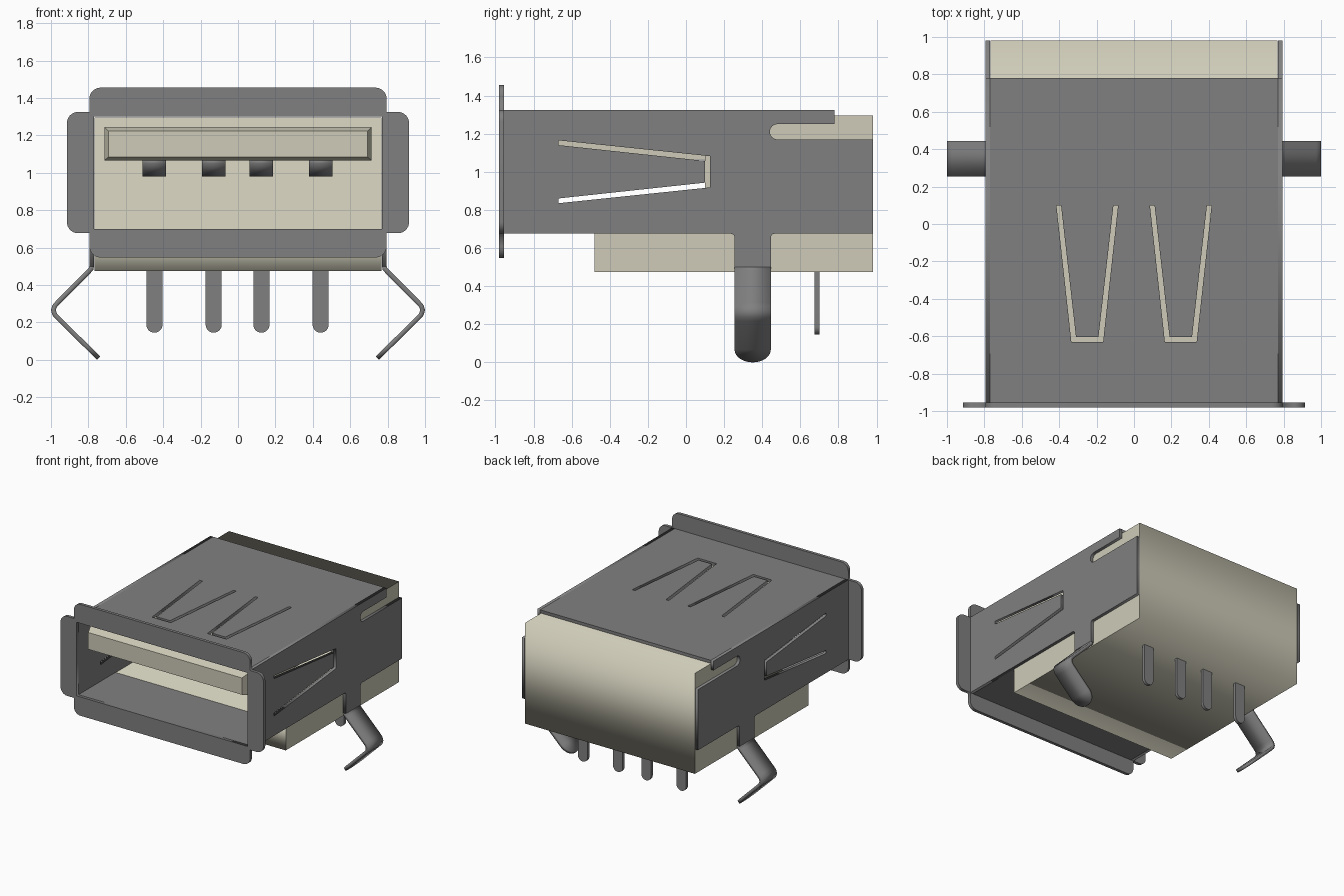
import bpy, bmesh, math
from mathutils import Matrix, Vector

cube = bpy.data.objects.get("Cube")
if cube:
    bpy.data.objects.remove(cube, do_unlink=True)


def material(name, rgb):
    m = bpy.data.materials.new(name)
    m.use_nodes = True
    m.diffuse_color = (*rgb, 1)
    m.node_tree.nodes["Principled BSDF"].inputs["Base Color"].default_value = (*rgb, 1)
    return m


METAL = material("grey metal", (0.216, 0.216, 0.216))
PLASTIC = material("cream plastic", (0.62, 0.60, 0.48))

# Columns: sheet u, sheet v and sheet normal directions
PLANES = {
    "XY": ((1, 0, 0), (0, 1, 0), (0, 0, 1)),
    "XZ": ((1, 0, 0), (0, 0, 1), (0, -1, 0)),
    "YZ": ((0, 1, 0), (0, 0, 1), (1, 0, 0)),
}


def finish(name, bm, mat, smooth=False):
    bmesh.ops.remove_doubles(bm, verts=bm.verts, dist=1e-5)
    bmesh.ops.recalc_face_normals(bm, faces=bm.faces)
    me = bpy.data.meshes.new(name)
    bm.to_mesh(me)
    bm.free()
    me.materials.append(mat)
    ob = bpy.data.objects.new(name, me)
    bpy.context.collection.objects.link(ob)
    if smooth:
        bpy.ops.object.select_all(action='DESELECT')
        ob.select_set(True)
        bpy.context.view_layer.objects.active = ob
        bpy.ops.object.shade_smooth_by_angle(angle=math.radians(35))
    return ob


def rounded(points, steps=8):
    """Outline from (u, v) or (u, v, corner radius) points."""
    out = []
    for i, p in enumerate(points):
        c = Vector(p[:2])
        if len(p) == 2:
            out.append(c)
            continue
        a = (Vector(points[i - 1][:2]) - c).normalized() * p[2]
        b = (Vector(points[(i + 1) % len(points)][:2]) - c).normalized() * p[2]
        for k in range(steps + 1):
            t = math.pi / 2 * k / steps
            out.append(c + a * (1 - math.sin(t)) + b * (1 - math.cos(t)))
    return [p for i, p in enumerate(out) if (p - out[i - 1]).length > 1e-5]


def sheet(name, loops, plane, lo, hi, mat, smooth=False):
    """Flat plate with holes, filling lo..hi along the remaining axis."""
    cu = bpy.data.curves.new(name, 'CURVE')
    cu.dimensions = '2D'
    cu.fill_mode = 'BOTH'
    cu.extrude = (hi - lo) / 2
    for loop in loops:
        s = cu.splines.new('POLY')
        s.points.add(len(loop) - 1)
        for q, p in zip(s.points, loop):
            q.co = (p[0], p[1], 0, 1)
        s.use_cyclic_u = True
    tmp = bpy.data.objects.new(name + " outline", cu)
    bpy.context.collection.objects.link(tmp)
    bpy.context.view_layer.update()
    me = bpy.data.meshes.new_from_object(tmp.evaluated_get(bpy.context.evaluated_depsgraph_get()))
    bm = bmesh.new()
    bm.from_mesh(me)
    bpy.data.objects.remove(tmp, do_unlink=True)
    bpy.data.curves.remove(cu)
    bpy.data.meshes.remove(me)
    axes = Matrix(PLANES[plane]).transposed()
    normal = Vector([abs(c) for c in PLANES[plane][2]])
    for v in bm.verts:
        v.co = axes @ v.co + normal * (lo + hi) / 2
    return finish(name, bm, mat, smooth)


def rect(u0, u1, v0, v1):
    return [(u0, v0), (u1, v0), (u1, v1), (u0, v1)]


def spring_slot(u0, u1, a, b, t=0.025):
    """U-shaped slot, open end at u0 (half width a), closed at u1 (half width b)."""
    e = u1 - math.copysign(t, u1 - u0)
    return [(u0, a), (u1, b), (u1, -b), (u0, -a), (u0, t - a), (e, t - b), (e, b - t), (u0, a - t)]


def ribbon(name, path, widths, y, thick, mat):
    """Bent strip: (x, z) or 3D path points swept across a width."""
    bm = bmesh.new()
    rows = []
    for (p, side), w in zip(path, widths):
        rows.append([bm.verts.new(Vector(p) + Vector(side) * k * w) for k in (-1, 1)])
    for r, s in zip(rows, rows[1:]):
        bm.faces.new((r[0], r[1], s[1], s[0]))
    ob = finish(name, bm, mat, True)
    mod = ob.modifiers.new("thickness", 'SOLIDIFY')
    mod.thickness = thick
    mod.offset = 0
    mod.use_even_offset = True
    return ob


# Front flange: four rounded lips around the opening
quarter = [(0.915, 1.325, 0.06), (0.795, 1.325), (0.795, 1.455, 0.06)]
upper = quarter + [(-p[0], *p[1:]) for p in reversed(quarter)]
lower = [(p[0], 2.002 - p[1], *p[2:]) for p in reversed(upper)]
sheet("front_flange", [rounded(upper + lower), rect(-0.77, 0.77, 0.70, 1.30)],
      "XZ", -0.98, -0.955, METAL)

# Shell top with two spring slots
slot = spring_slot(0.10, -0.63, 0.165, 0.085)
slots = [[(v + c, u) for u, v in slot] for c in (-0.25, 0.25)]
sheet("shell_top", [rect(-0.77, 0.77, -0.955, 0.78)] + slots, "XY", 1.30, 1.325, METAL)
sheet("shell_floor", [rect(-0.77, 0.77, -0.955, -0.48)], "XY", 0.675, 0.70, METAL)

# Shell sides with spring slot, rear slit and leg root
wall = rounded([
    (-0.955, 0.675), (0.255, 0.675, 0.02), (0.255, 0.50), (0.445, 0.50),
    (0.445, 0.675, 0.02), (0.98, 0.675), (0.98, 1.17), (0.44, 1.17, 0.04),
    (0.44, 1.25, 0.04), (0.78, 1.25), (0.78, 1.325), (-0.955, 1.325)])
side_slot = [(u, v + 1.0) for u, v in spring_slot(-0.67, 0.125, 0.165, 0.082)]

# Board leg: bent strip with a rounded tip
leg = [(0.7825, 0.50), (0.785, 0.487), (0.797, 0.473), (0.965, 0.305), (0.981, 0.286),
       (0.987, 0.265), (0.981, 0.244), (0.965, 0.225)]
tip, r = Vector((0.745, 0.009)), 0.095
back = (Vector(leg[-1]) - tip).normalized()
half = [r] * len(leg)
for k in range(11):
    t = math.pi / 2 * k / 10
    leg.append(tuple(tip + back * r * (1 - math.sin(t))))
    half.append(max(r * math.cos(t), 0.004))

for side, s in (("left", 1), ("right", -1)):
    lo, hi = sorted((0.77 * s, 0.795 * s))
    sheet(side + "_shell_wall", [wall, side_slot], "YZ", lo, hi, METAL)
    ribbon(side + "_leg", [((s * x, 0.35, z), (0, 1, 0)) for x, z in leg], half, 0.35, 0.025, METAL)

# Plastic body: rear block with a floor step reaching forward
sheet("plastic_body", [[(-0.48, 0.475), (0.98, 0.475), (0.98, 1.295), (0.10, 1.295),
                        (0.10, 0.70), (-0.48, 0.70)]], "YZ", -0.767, 0.767, PLASTIC)

# Tongue with a chamfered nose
bm = bmesh.new()
rings = []
for y, x, z0, z1 in ((0.11, 0.715, 1.065, 1.245), (-0.88, 0.715, 1.065, 1.245),
                     (-0.94, 0.693, 1.085, 1.222)):
    rings.append([bm.verts.new((u, y, v)) for u, v in rect(-x, x, z0, z1)])
for a, b in zip(rings, rings[1:]):
    for i in range(4):
        j = (i + 1) % 4
        bm.faces.new((a[i], a[j], b[j], b[i]))
bm.faces.new(rings[0])
bm.faces.new(rings[-1])
finish("tongue", bm, PLASTIC)

# Four spring contacts under the tongue and four solder pins
bend = [(0.11, 1.05), (-0.45, 1.03), (-0.62, 1.0), (-0.68, 0.99), (-0.74, 1.0), (-0.84, 1.06)]
for i, x in enumerate((-0.447, -0.13, 0.125, 0.442), 1):
    ribbon(f"contact_{i}", [((x, y, z), (1, 0, 0)) for y, z in bend],
           [0.0625] * len(bend), 0, 0.02, METAL)
    pin = rounded([(x - 0.043, 0.48), (x - 0.043, 0.145, 0.043),
                   (x + 0.043, 0.145, 0.043), (x + 0.043, 0.48)])
    sheet(f"solder_pin_{i}", [pin], "XZ", 0.675, 0.70, METAL, True)
